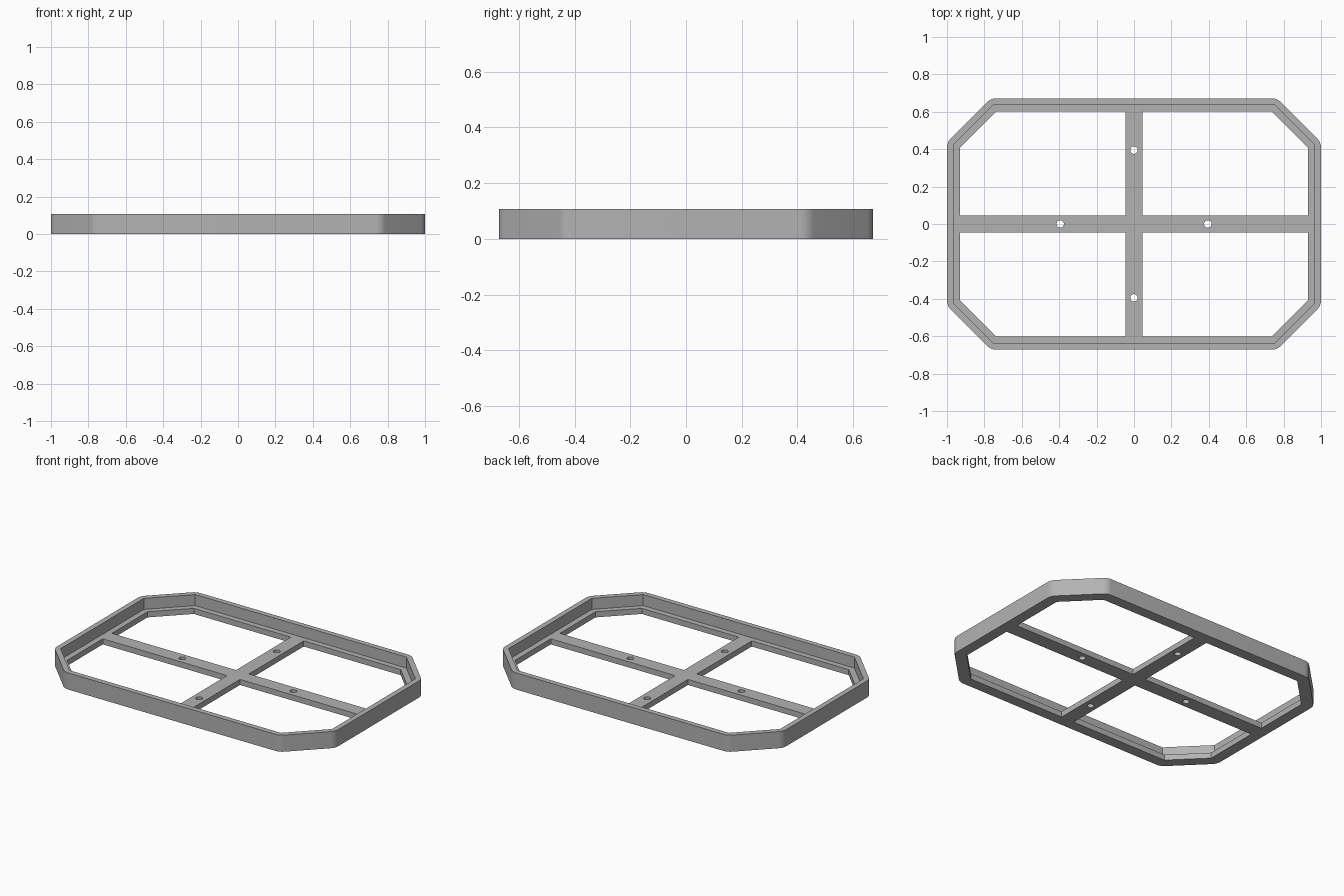
import bpy, bmesh, math
from mathutils import Vector

cube = bpy.data.objects.get("Cube")
if cube:
    bpy.data.objects.remove(cube, do_unlink=True)

HEIGHT, FLOOR = 0.107, 0.036      # rim height, ledge and crossbar thickness
IN_X, IN_Y, CUT = 0.93, 0.602, 0.194   # inner opening and its corner cut
LEDGE, BORDER = 0.036, 0.07       # offsets of wall and outside from the opening
BAR = 0.046                       # half width of the crossbars
HOLE_R, HOLE_POS = 0.02, 0.395

grey = bpy.data.materials.new("grey")
grey.use_nodes = True
colour = (0.45, 0.45, 0.45, 1)
grey.diffuse_color = colour
grey.node_tree.nodes["Principled BSDF"].inputs["Base Color"].default_value = colour


def prism(name, points, z0, z1):
    """Extrude a flat outline from z0 to z1."""
    bm = bmesh.new()
    face = bm.faces.new([bm.verts.new((x, y, z0)) for x, y in points])
    top = bmesh.ops.extrude_face_region(bm, geom=[face])["geom"]
    verts = [g for g in top if isinstance(g, bmesh.types.BMVert)]
    bmesh.ops.translate(bm, verts=verts, vec=(0, 0, z1 - z0))
    bmesh.ops.recalc_face_normals(bm, faces=bm.faces)
    mesh = bpy.data.meshes.new(name)
    bm.to_mesh(mesh)
    bm.free()
    mesh.materials.append(grey)
    obj = bpy.data.objects.new(name, mesh)
    bpy.context.collection.objects.link(obj)
    return obj


def octagon(offset):
    """Opening outline grown outward with sharp corners."""
    x, y = IN_X + offset, IN_Y + offset
    c = CUT + offset * (2 - math.sqrt(2))
    return [(x, c - y), (x, y - c), (x - c, y), (c - x, y),
            (-x, y - c), (-x, c - y), (c - x, -y), (x - c, -y)]


def rounded_octagon(radius, steps=8):
    """Opening outline grown outward with an arc around each corner."""
    points = []
    for i, (x, y) in enumerate(octagon(0)):
        start = math.radians(45 * (i - 1))
        for k in range(steps + 1):
            a = start + math.radians(45) * k / steps
            points.append((x + radius * math.cos(a), y + radius * math.sin(a)))
    return points


def circle(cx, cy, radius, sides=32):
    return [(cx + radius * math.cos(math.tau * k / sides),
             cy + radius * math.sin(math.tau * k / sides)) for k in range(sides)]


# Solid tray block with rounded outer corners
frame = prism("tray_frame", rounded_octagon(BORDER), 0, HEIGHT)

# Recess that leaves the wall and the ledge
cutters = [prism("recess_cutter", octagon(LEDGE), FLOOR, HEIGHT + 0.1)]

# Four windows that leave the crossbars
window = [(BAR, BAR), (IN_X, BAR), (IN_X, IN_Y - CUT), (IN_X - CUT, IN_Y), (BAR, IN_Y)]
for sx in (1, -1):
    for sy in (1, -1):
        outline = [(x * sx, y * sy) for x, y in window]
        cutters.append(prism("window_cutter", outline, -0.1, FLOOR + 0.03))

# Four screw holes along the crossbars
for k in range(4):
    d = Vector((HOLE_POS, 0))
    a = math.radians(90 * k)
    cx, cy = d.x * math.cos(a), d.x * math.sin(a)
    cutters.append(prism("hole_cutter", circle(cx, cy, HOLE_R), -0.1, FLOOR + 0.03))

# Carve everything out of the block
bpy.ops.object.select_all(action="DESELECT")
frame.select_set(True)
bpy.context.view_layer.objects.active = frame
for cutter in cutters:
    cutter.hide_render = True
    mod = frame.modifiers.new("carve", "BOOLEAN")
    mod.operation = "DIFFERENCE"
    mod.solver = "EXACT"
    mod.object = cutter
    bpy.ops.object.modifier_apply(modifier=mod.name)
for cutter in cutters:
    bpy.data.objects.remove(cutter, do_unlink=True)

bpy.ops.object.shade_smooth_by_angle(angle=math.radians(30))
